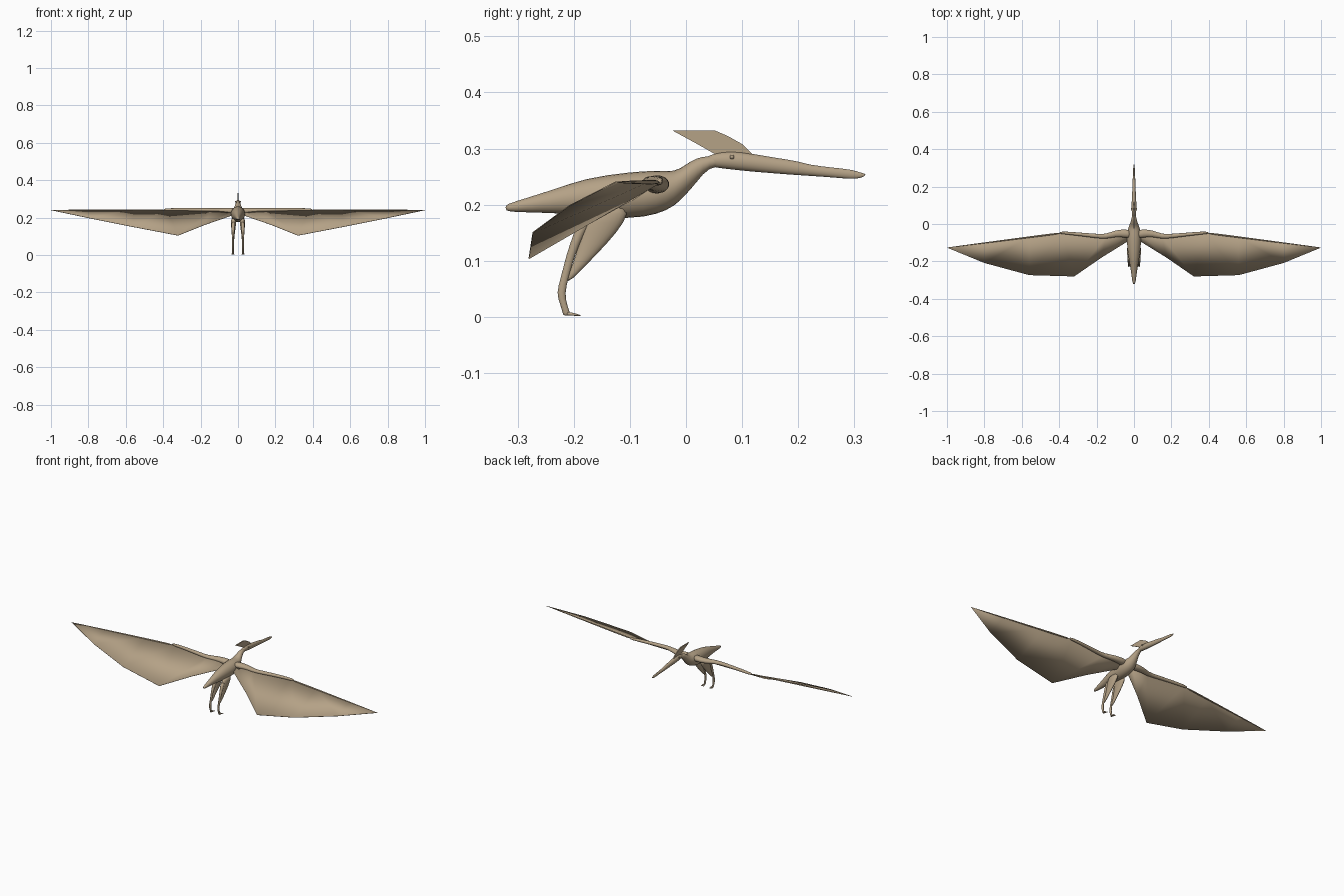
import bpy, bmesh, math
from mathutils import Vector

if "Cube" in bpy.data.objects:
    bpy.data.objects.remove(bpy.data.objects["Cube"], do_unlink=True)

skin = bpy.data.materials.new("tan_skin")
skin.use_nodes = True
TAN = (0.46, 0.36, 0.24, 1)
skin.diffuse_color = TAN
bsdf = skin.node_tree.nodes["Principled BSDF"]
bsdf.inputs["Base Color"].default_value = TAN
bsdf.inputs["Roughness"].default_value = 0.8


def finish(name, bm, mirror=False, subdivide=0, thickness=0, smooth=True):
    bmesh.ops.recalc_face_normals(bm, faces=bm.faces)
    for f in bm.faces:
        f.smooth = smooth
    me = bpy.data.meshes.new(name)
    bm.to_mesh(me)
    bm.free()
    me.materials.append(skin)
    ob = bpy.data.objects.new(name, me)
    bpy.context.collection.objects.link(ob)
    if thickness:
        mod = ob.modifiers.new("thickness", 'SOLIDIFY')
        mod.thickness, mod.offset = thickness, 0
    if subdivide:
        ob.modifiers.new("rounding", 'SUBSURF').levels = subdivide
        ob.modifiers["rounding"].render_levels = subdivide
    if mirror:
        ob.modifiers.new("mirror", 'MIRROR')
    return ob


def loft(name, stations, u, v, mirror=False, sides=12):
    """Skin elliptical rings (x, y, z, radius along u, radius along v)."""
    bm = bmesh.new()
    u, v = Vector(u), Vector(v)
    rings = []
    for x, y, z, ru, rv in stations:
        ring = []
        for i in range(sides):
            a = math.tau * i / sides
            ring.append(bm.verts.new(Vector((x, y, z)) + u * ru * math.cos(a) + v * rv * math.sin(a)))
        rings.append(ring)
    for a, b in zip(rings, rings[1:]):
        for i in range(sides):
            j = (i + 1) % sides
            bm.faces.new((a[i], a[j], b[j], b[i]))
    bm.faces.new(rings[0])
    bm.faces.new(rings[-1])
    return finish(name, bm, mirror, subdivide=1)


X, Y, Z = (1, 0, 0), (0, 1, 0), (0, 0, 1)


def along_y(name, profile):
    """Central part given as (y, bottom, top, half width)."""
    return loft(name, [(0, y, (lo + hi) / 2, w, (hi - lo) / 2) for y, lo, hi, w in profile], X, Z)


# Torso with tail and neck
along_y("body", [
    (-.322, .190, .199, .004), (-.312, .186, .204, .009), (-.24, .185, .226, .018),
    (-.18, .179, .249, .031), (-.10, .172, .260, .040), (-.05, .181, .263, .040),
    (-.02, .196, .259, .032), (.0, .217, .273, .023), (.02, .240, .285, .016),
    (.04, .267, .287, .011), (.07, .268, .287, .009)])

# Skull with long beak
along_y("head_and_beak", [
    (.035, .270, .285, .006), (.05, .266, .292, .011), (.08, .262, .297, .014),
    (.12, .258, .291, .013), (.16, .255, .284, .010), (.20, .252, .278, .009),
    (.22, .251, .271, .008), (.265, .248, .266, .006), (.295, .245, .263, .005),
    (.312, .247, .257, .003), (.320, .252, .255, .001)])

# Head crest, a thin swept-back blade
bm = bmesh.new()
outline = [(-.024, .332), (.052, .332), (.075, .322), (.10, .308), (.12, .288),
           (.08, .283), (.05, .291), (.02, .308)]
bm.faces.new([bm.verts.new((0, y, z)) for y, z in outline])
finish("crest", bm, thickness=.006, smooth=False)

# Eyes
bm = bmesh.new()
bmesh.ops.create_uvsphere(bm, u_segments=10, v_segments=6, radius=.004)
bmesh.ops.translate(bm, verts=bm.verts, vec=(.0125, .082, .285))
finish("eyes", bm, mirror=True)

# Arms: shoulder, elbow and wrist
loft("arms", [
    (.015, -.055, .236, .024, .018), (.05, -.05, .236, .022, .017), (.10, -.05, .237, .019, .014),
    (.15, -.068, .239, .013, .011), (.20, -.064, .241, .012, .010), (.30, -.054, .243, .009, .009),
    (.37, -.047, .242, .008, .008), (.40, -.047, .241, .005, .006)], Y, Z, True)

# Long finger bone that carries the wing edge
loft("wing_fingers", [
    (.37, -.046, .240, .006, .005), (.60, -.075, .240, .004, .004),
    (.80, -.101, .240, .003, .003), (1.0, -.126, .240, .001, .001)], Y, Z, True, 8)

# Wing membrane spanning leading edge to drooping trailing edge
bm = bmesh.new()
leading = [(.03, -.05, .238), (.15, -.07, .239), (.38, -.045, .24), (.56, -.069, .24), (.80, -.10, .24)]
trailing = [(.03, -.09, .212), (.175, -.18, .162), (.32, -.28, .104), (.56, -.273, .150), (.80, -.208, .198)]
front = [bm.verts.new(p) for p in leading]
back = [bm.verts.new(p) for p in trailing]
tip = bm.verts.new((1, -.126, .24))
for i in range(len(front) - 1):
    bm.faces.new((front[i], back[i], back[i + 1], front[i + 1]))
bm.faces.new((front[-1], back[-1], tip))
finish("wing_membranes", bm, mirror=True, thickness=.002)

# Thighs: broad at the hip, tapering down to the shin
loft("thighs", [
    (.022, -.138, .200, .016, .040), (.024, -.145, .170, .015, .039), (.025, -.166, .130, .010, .026),
    (.026, -.188, .095, .007, .013), (.026, -.212, .062, .004, .005)], X, Y, True)

# Shins
loft("shins", [
    (.024, -.175, .180, .012, .014), (.026, -.190, .150, .009, .010), (.027, -.206, .110, .006, .008),
    (.027, -.216, .070, .005, .007), (.027, -.224, .042, .006, .008), (.027, -.218, .022, .005, .006),
    (.027, -.213, .006, .005, .007), (.027, -.212, .002, .004, .006)], X, Y, True)

# Three spread toes on each foot
for label, spread in (("inner", -.008), ("middle", 0), ("outer", .008)):
    loft(label + "_toes", [
        (.027, -.216, .006, .004, .004), (.027 + spread * .7, -.202, .005, .003, .003),
        (.027 + spread, -.186, .002, .001, .001)], X, Z, True, 8)
